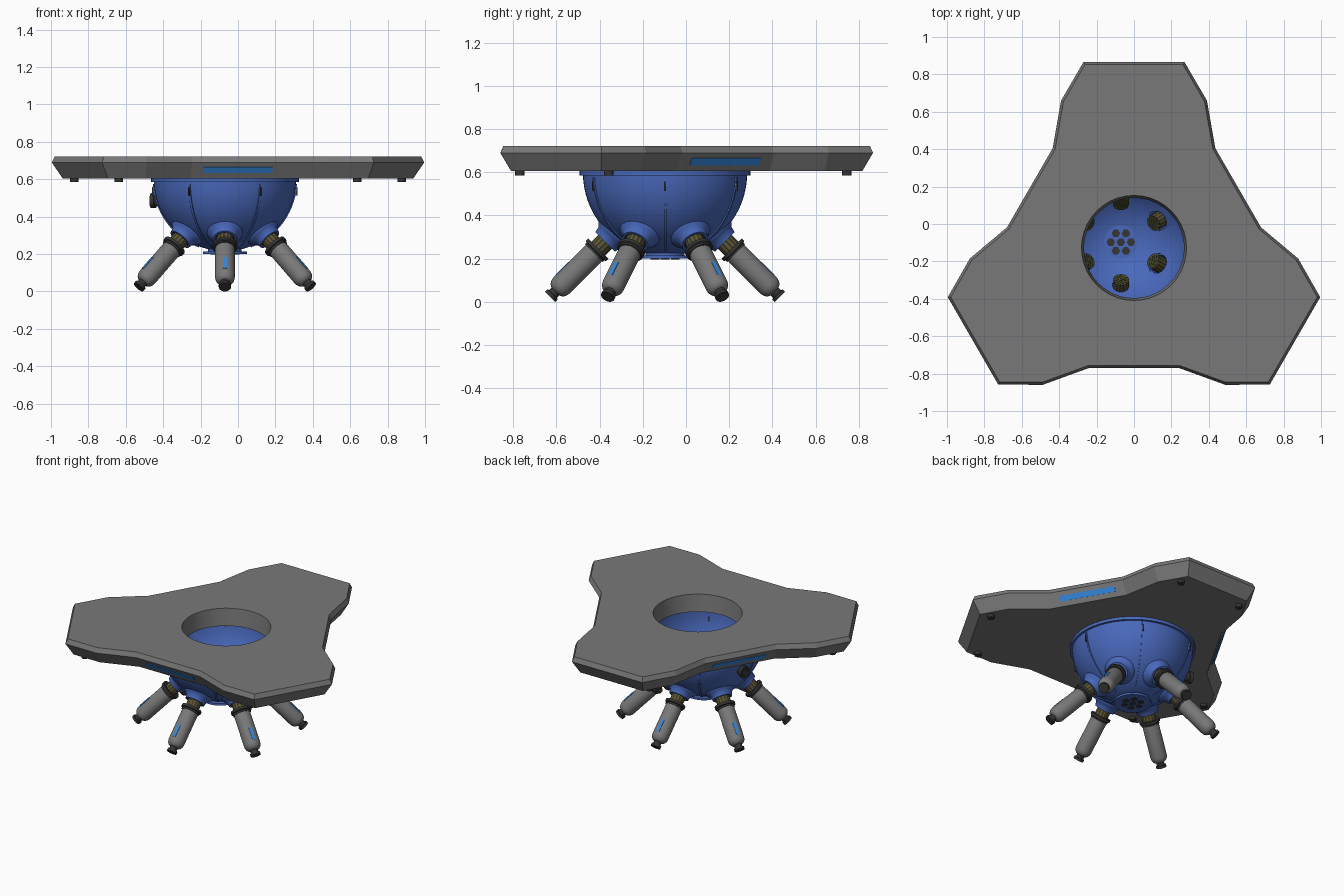
import bpy, bmesh
from math import sin, cos, pi, radians, sqrt
from mathutils import Matrix, Vector

if "Cube" in bpy.data.objects:
    bpy.data.objects.remove(bpy.data.objects["Cube"])


def material(name, r, g, b):
    m = bpy.data.materials.new(name)
    m.diffuse_color = (r, g, b, 1)
    m.use_nodes = True
    m.node_tree.nodes["Principled BSDF"].inputs["Base Color"].default_value = m.diffuse_color
    return m


GREY = material("grey_metal", .19, .19, .19)
DARK = material("dark_grey", .035, .035, .035)
BLUE = material("blue_shell", .066, .14, .5)
LIGHT = material("light_blue", .035, .24, .72)
OLIVE = material("olive_brass", .13, .1, .02)
GREEN = material("dark_green", .05, .07, .02)

BX, BY = -.07, -.097          # bowl axis
PY = -.128                    # plate centre in y
SZ, SR = .595, .38            # bowl sphere centre height and radius


def finish(name, bm, mats, mtx=None, smooth=True):
    if mtx:
        bm.transform(mtx)
    bmesh.ops.recalc_face_normals(bm, faces=bm.faces)
    me = bpy.data.meshes.new(name)
    bm.to_mesh(me)
    bm.free()
    for m in mats:
        me.materials.append(m)
    if smooth:
        me.shade_smooth()
        me.set_sharp_from_angle(angle=radians(35))
    ob = bpy.data.objects.new(name, me)
    bpy.context.collection.objects.link(ob)
    return ob


def lathe(name, profile, mats, mtx=None, seg=32, closed=False, smooth=True, rule=None):
    """Revolve (radius, height) points around local z."""
    bm = bmesh.new()
    rings = [[bm.verts.new((r * cos(2 * pi * i / seg), r * sin(2 * pi * i / seg), z))
              for i in range(seg)] for r, z in profile]
    pairs = list(zip(rings, rings[1:])) + ([(rings[-1], rings[0])] if closed else [])
    for a, b in pairs:
        for i in range(seg):
            j = (i + 1) % seg
            f = bm.faces.new((a[i], a[j], b[j], b[i]))
            if rule:
                f.material_index = rule(i)
    bmesh.ops.remove_doubles(bm, verts=bm.verts, dist=1e-5)
    return finish(name, bm, mats, mtx, smooth)


def disc(name, r, z0, z1, mat, mtx=None, seg=24):
    return lathe(name, [(0, z0), (r, z0), (r, z1), (0, z1)], [mat], mtx, seg)


def box(name, size, mat, mtx):
    bm = bmesh.new()
    bmesh.ops.create_cube(bm, size=1, matrix=Matrix.Diagonal((*size, 1)))
    return finish(name, bm, [mat], mtx, False)


def frame(x, y, z, origin):
    m = Matrix((x, y, z)).transposed().to_4x4()
    m.translation = origin
    return m


def subtract(ob, cutters, smooth):
    for c in cutters:
        mod = ob.modifiers.new("cut", 'BOOLEAN')
        mod.operation, mod.solver, mod.object = 'DIFFERENCE', 'EXACT', c
    dg = bpy.context.evaluated_depsgraph_get()
    me = bpy.data.meshes.new_from_object(ob.evaluated_get(dg))
    ob.modifiers.clear()
    ob.data = me
    if smooth:
        me.shade_smooth()
        me.set_sharp_from_angle(angle=radians(35))
    for c in cutters:
        bpy.data.objects.remove(c)


# three-armed top plate with bevelled rim and tapered hole
arm = [(-.435, .533), (-.39, .788), (-.27, .994), (.27, .994), (.39, .788), (.435, .533)]
outline = [Matrix.Rotation(-2 * pi * k / 3, 2) @ Vector(p) for k in range(3) for p in arm]


def inset(pts, d):
    out = []
    for i, p in enumerate(pts):
        e1 = (p - pts[i - 1]).normalized()
        e2 = (pts[(i + 1) % len(pts)] - p).normalized()
        n1, n2 = Vector((e1.y, -e1.x)), Vector((e2.y, -e2.x))
        out.append(p + (n1 + n2) * d / (1 + n1.dot(n2)))
    return out


bm = bmesh.new()
loops = [[bm.verts.new((p.x, p.y + PY, z)) for p in inset(outline, d)]
         for d, z in ((.05, .605), (0, .69), (.014, .722))]
for a, b in zip(loops, loops[1:]):
    for i in range(18):
        j = (i + 1) % 18
        bm.faces.new((a[i], a[j], b[j], b[i]))
bm.faces.new(loops[0])
bm.faces.new(loops[-1])
plate = finish("top_plate", bm, [GREY], None, False)
hole = lathe("hole_cutter", [(0, .55), (.262, .55), (.286, .77), (0, .77)], [GREY],
             Matrix.Translation((0, PY, 0)), 40)
subtract(plate, [hole], False)

# light strips on the three concave sides, and pegs under the arms
for k in range(3):
    a = -pi / 2 + 2 * pi * k / 3
    rad, up = Vector((cos(a), sin(a), 0)), Vector((0, 0, 1))
    n = (rad * .085 - up * .05).normalized()
    t = Vector((-sin(a), cos(a), 0))
    box(f"side_strip_{k}", (.37, .036, .008), LIGHT,
        frame(t, n.cross(t), n, Vector((0, PY, .65)) + rad * .6185))
    for s in (-1, 1):
        p = Matrix.Rotation(2 * pi * k / 3, 2) @ Vector((s * .238, .873))
        disc(f"peg_{k}_{s}", .022, .584, .61, DARK, Matrix.Translation((p.x, p.y + PY, 0)), 12)

# leg frames: six pods pointing outward and 45 degrees down
legs = []
for k in range(6):
    a = -pi / 2 + k * pi / 3
    d = Vector((cos(a), sin(a), -1)) / sqrt(2)
    u = Vector((cos(a), sin(a), 1)) / sqrt(2)
    legs.append(frame(u, d.cross(u), d, (BX, BY, .555)))

# hemispherical bowl shell with rim flange and leg openings
T = Matrix.Translation((BX, BY, 0))
RI = SR - .018
arc = [i * pi / 36 for i in range(1, 19)]
prof = [(RI * cos(t), SZ - RI * sin(t)) for t in reversed(arc)]
prof += [(RI, .607), (.395, .607), (.395, .585), (SR, .585)]
prof += [(SR * cos(t), SZ - SR * sin(t)) for t in arc]
bowl = lathe("bowl", prof, [BLUE], T, 64)
subtract(bowl, [disc(f"cutter_{k}", .06, .22, .45, BLUE, m) for k, m in enumerate(legs)], True)

# bowl seams between the legs, with a slit near the top of each
for k in range(6):
    R = T @ Matrix.Rotation(k * pi / 3, 4, 'Z')
    bm = bmesh.new()
    rows = []
    for i in range(15):
        t = radians(3 + i * 4.7)
        rows.append([bm.verts.new((r * cos(t), y, SZ - r * sin(t)))
                     for r, y in ((.374, -.006), (.386, -.006), (.386, .006), (.374, .006))])
    for a, b in zip(rows, rows[1:]):
        for i in range(4):
            bm.faces.new((a[i], a[(i + 1) % 4], b[(i + 1) % 4], b[i]))
    bm.faces.new(rows[0])
    bm.faces.new(rows[-1])
    finish(f"seam_{k}", bm, [BLUE], R, False)
    box(f"slit_{k}", (.034, .008, .045), DARK, R @ Matrix.Translation((.372, 0, .535)))

# drain hub at the bottom with seven hexagonal openings
lathe("bottom_hub", [(0, .248), (.09, .248), (.09, .214), (.118, .214), (.118, .2), (0, .2)],
      [BLUE], T, 40)
for k in range(7):
    r, a = (0 if k == 6 else .054), k * pi / 3
    disc(f"hub_hex_{k}", .023, .197, .251, DARK,
         T @ Matrix.Translation((r * cos(a), r * sin(a), 0)), 6)

# side port
a = radians(165)
d, up = Vector((cos(a), sin(a), 0)), Vector((0, 0, 1))
lathe("side_port", [(0, .385), (.02, .385), (.02, .34), (.03, .34), (.03, .385), (.04, .385),
                    (.04, .408), (.025, .408), (.02, .4), (0, .4)], [DARK],
      frame(up, d.cross(up), d, (BX, BY, .485)), 24)

# legs: socket, finned collar, flange, rounded pod, tip, indicator
for k, m in enumerate(legs):
    lathe(f"socket_{k}", [(.1, .326), (.094, .342), (.082, .354), (.07, .366), (.064, .392),
                          (.052, .392), (.052, .33)], [BLUE], m, 32, closed=True)
    lathe(f"collar_{k}", [(0, .285), (.043, .285), (.045, .36), (.045, .445), (0, .445)],
          [DARK, OLIVE], m, 28, smooth=False, rule=lambda i: i % 2)
    disc(f"socket_floor_{k}", .053, .378, .384, DARK, m)
    for q in range(-2, 3):
        for r in range(-2, 3):
            if abs(q + r) <= 2:
                disc(f"grid_{k}_{q}_{r}", .0065, .282, .286, GREEN,
                     m @ Matrix.Translation(((q + r / 2) * .0165, r * .0143, 0)), 6)
    lathe(f"flange_{k}", [(0, .436), (.066, .436), (.066, .452), (.058, .456), (.058, .466),
                          (0, .466)], [DARK], m)
    cap = [(.022 + .031 * cos(i * pi / 12), .675 + .042 * sin(i * pi / 12)) for i in range(7)]
    lathe(f"pod_{k}", [(0, .455), (.05, .455), (.053, .47)] + cap + [(0, .717)], [GREY], m)
    lathe(f"tip_{k}", [(0, .7), (.025, .7), (.025, .734), (.033, .736), (.033, .752), (0, .752)],
          [DARK], m, 20)
    box(f"indicator_{k}", (.005, .02, .085), LIGHT, m @ Matrix.Translation((.052, 0, .62)))
